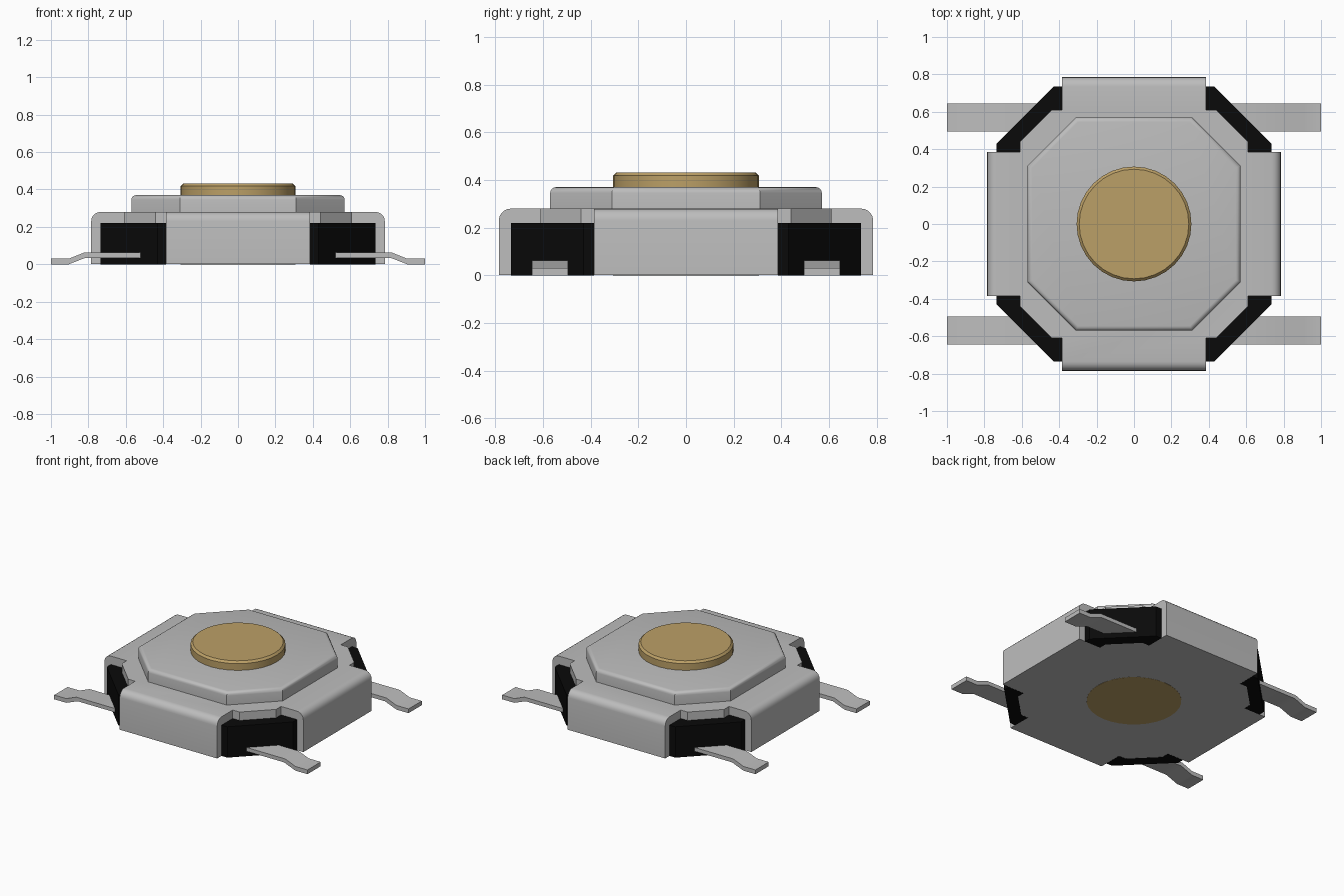
import bpy, bmesh, math
from mathutils import Matrix

cube = bpy.data.objects.get("Cube")
if cube:
    bpy.data.objects.remove(cube, do_unlink=True)


def material(name, rgb, metallic=0.0):
    m = bpy.data.materials.new(name)
    m.use_nodes = True
    m.diffuse_color = (*rgb, 1)
    m.node_tree.nodes["Principled BSDF"].inputs["Base Color"].default_value = (*rgb, 1)
    return m


STEEL = material("steel grey", (0.51, 0.51, 0.51))
BLACK = material("black plastic", (0.003, 0.003, 0.003))
BRASS = material("brass", (0.50, 0.35, 0.135))


def prism(name, outline, z0, z1, mat, bevel=0.0, segments=4, pick=lambda e: True, matrix=None):
    """Extrude a plan outline upwards and round the chosen top edges."""
    bm = bmesh.new()
    face = bm.faces.new([bm.verts.new((x, y, z0)) for x, y in outline])
    ext = bmesh.ops.extrude_face_region(bm, geom=[face])
    top = [g for g in ext["geom"] if isinstance(g, bmesh.types.BMVert)]
    for v in top:
        v.co.z = z1
    bmesh.ops.recalc_face_normals(bm, faces=bm.faces)
    if bevel:
        edges = [e for e in bm.edges if all(v in top for v in e.verts) and pick(e)]
        bmesh.ops.bevel(bm, geom=edges, offset=bevel, segments=segments,
                        profile=0.5, affect='EDGES')
    if matrix:
        bmesh.ops.transform(bm, matrix=matrix, verts=bm.verts)
    bmesh.ops.recalc_face_normals(bm, faces=bm.faces)
    mesh = bpy.data.meshes.new(name)
    bm.to_mesh(mesh)
    bm.free()
    mesh.materials.append(mat)
    mesh.shade_smooth()
    mesh.set_sharp_from_angle(angle=math.radians(32))
    obj = bpy.data.objects.new(name, mesh)
    bpy.context.collection.objects.link(obj)
    return obj


def four_fold(points):
    """Repeat one quarter of an outline around the centre."""
    out = []
    for x, y in points:
        out.append((x, y))
    for _ in range(3):
        points = [(-y, x) for x, y in points]
        out += points
    return out


R = 0.785   # outer half size of the shell
A = 0.385   # half width of each shell flap

# Metal shell: four wide flaps with notched, chamfered corners
shell_quarter = [(R, A), (0.61, A), (0.61, 0.44), (0.44, 0.61), (A, 0.61), (A, R)]


def on_rim(e):
    a, b = e.verts
    return any(abs(abs(a.co[i]) - R) < 1e-4 and abs(a.co[i] - b.co[i]) < 1e-4 for i in (0, 1))


prism("shell", four_fold(shell_quarter), 0.001, 0.28, STEEL, 0.05, 5, on_rim)

# Raised octagonal lid
prism("raised_lid", four_fold([(0.57, 0.31), (0.31, 0.57)]), 0.27, 0.37, STEEL, 0.025, 4)

# Round button, with its lower end showing in the base
circle = [(0.307 * math.cos(t * math.tau / 32), 0.307 * math.sin(t * math.tau / 32))
          for t in range(32)]
prism("button", circle, 0.0, 0.432, BRASS, 0.014, 1)

# Black body showing in each corner notch
corner = [(A, 0.61), (A, 0.735), (0.43, 0.735), (0.735, 0.43), (0.735, A),
          (0.61, A), (0.61, 0.44), (0.44, 0.61)]
for i, place in enumerate(("back_left", "back_right", "front_right", "front_left")):
    prism("body_corner_" + place, corner, 0.0, 0.22, BLACK,
          matrix=Matrix.Rotation(i * math.pi / 2, 4, 'Z'))

# Bent legs: side profile (x, z) swept across the leg width
leg = [(0.50, 0.035), (0.815, 0.035), (0.905, 0.0), (1.0, 0.0),
       (1.0, 0.03), (0.905, 0.03), (0.825, 0.062), (0.50, 0.062)]
stand = Matrix(((1, 0, 0, 0), (0, 0, 1, 0), (0, 1, 0, 0), (0, 0, 0, 1)))
for sx, side in ((1, "left"), (-1, "right")):
    for cy, end in ((0.57, "back"), (-0.57, "front")):
        prism(f"leg_{end}_{side}", [(sx * x, z) for x, z in leg],
              cy - 0.075, cy + 0.075, STEEL, matrix=stand)
